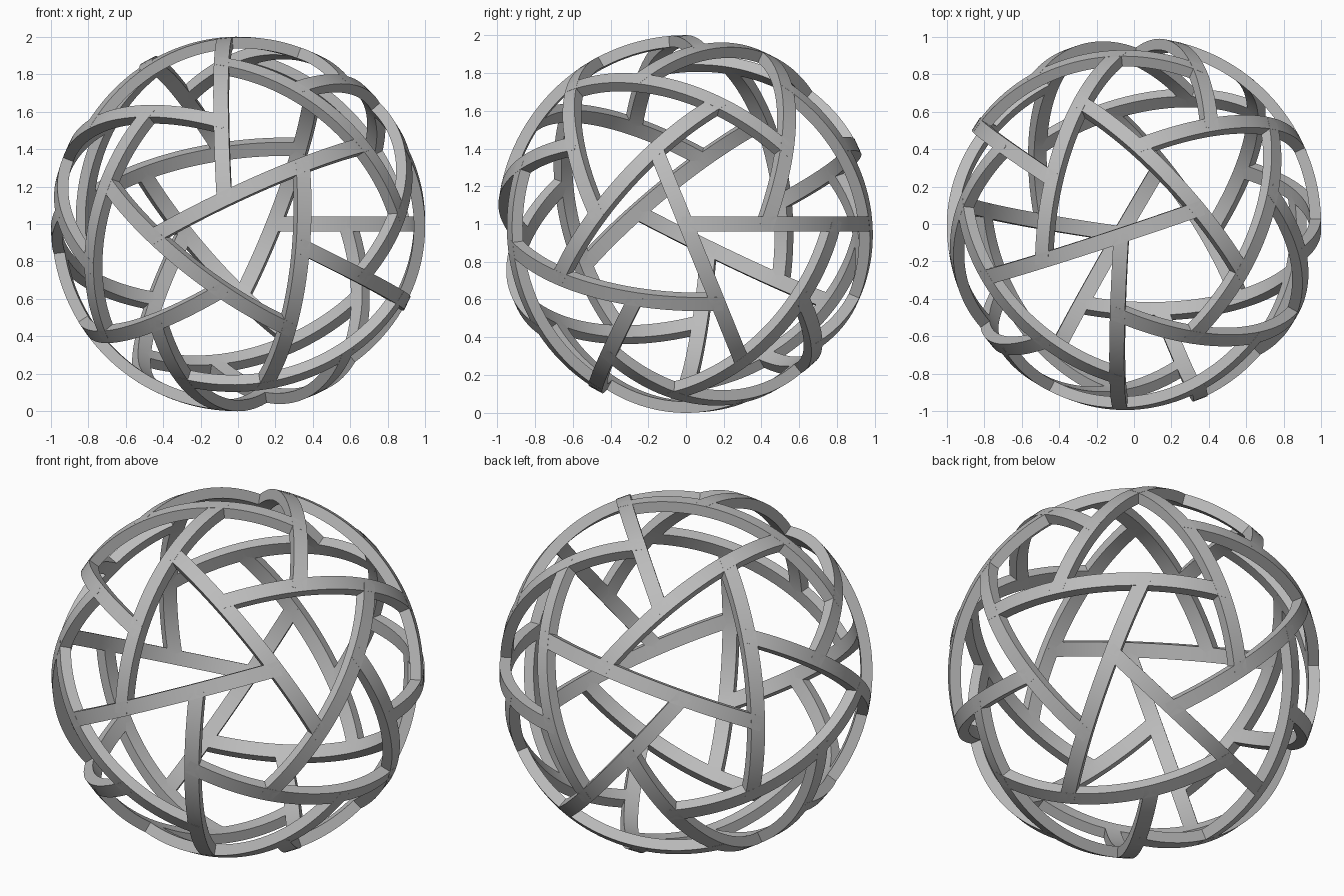
import bpy, bmesh
from math import radians, atan, cos, sin
from mathutils import Matrix, Vector

if "Cube" in bpy.data.objects:
    bpy.data.objects.remove(bpy.data.objects["Cube"], do_unlink=True)

OUTER, DEPTH, WIDTH = 1.0, 0.06, 0.08
TWIST = radians(36.5)                 # turn of each strut about its middle

# Half length at which each twisted strut meets its neighbours
HALF = atan(0.618 * cos(TWIST)) + atan(0.382 * sin(TWIST))
REACH = HALF + 0.025                  # end sinks into the neighbour

grey = bpy.data.materials.new("grey")
grey.use_nodes = True
grey.diffuse_color = (0.5, 0.5, 0.5, 1)
grey.node_tree.nodes["Principled BSDF"].inputs["Base Color"].default_value = (0.5, 0.5, 0.5, 1)


def strut_mesh():
    """Rectangular bar swept along a great circle, centred on +x."""
    bm = bmesh.new()
    start = Matrix.Rotation(-REACH, 3, 'Z')
    corners = [(OUTER - DEPTH, -1), (OUTER, -1), (OUTER, 1), (OUTER - DEPTH, 1)]
    face = bm.faces.new([bm.verts.new(start @ Vector((r, 0, s * WIDTH / 2)))
                         for r, s in corners])
    bmesh.ops.spin(bm, geom=[face], cent=(0, 0, 0), axis=(0, 0, 1),
                   angle=2 * REACH, steps=32, use_duplicate=False)
    bmesh.ops.recalc_face_normals(bm, faces=bm.faces)
    mesh = bpy.data.meshes.new("strut")
    bm.to_mesh(mesh)
    bm.free()
    mesh.materials.append(grey)
    return mesh


def strut_frame(edge):
    """Axes of a strut: outward, along, across."""
    a, b = (v.co for v in edge.verts)
    out = (a + b).normalized()
    along = Matrix.Rotation(TWIST, 3, out) @ (b - a).normalized()
    return Matrix((out, along, out.cross(along))).transposed()


# One strut for each edge of an icosahedron
ico = bmesh.new()
bmesh.ops.create_icosphere(ico, subdivisions=1, radius=1)
frames = [strut_frame(e) for e in ico.edges]
ico.free()

# Turn the ball so that the first strut lies level, starting at +x
turn = Matrix.Rotation(HALF, 3, 'Z') @ frames[0].transposed()
mesh = strut_mesh()
bpy.ops.object.select_all(action='DESELECT')
for i, frame in enumerate(frames):
    strut = bpy.data.objects.new(f"strut_{i + 1}", mesh)
    strut.matrix_world = Matrix.Translation((0, 0, 1)) @ (turn @ frame).to_4x4()
    bpy.context.collection.objects.link(strut)
    if i == 0:
        strut.select_set(True)
        bpy.context.view_layer.objects.active = strut
bpy.ops.object.shade_smooth_by_angle(angle=radians(30))
